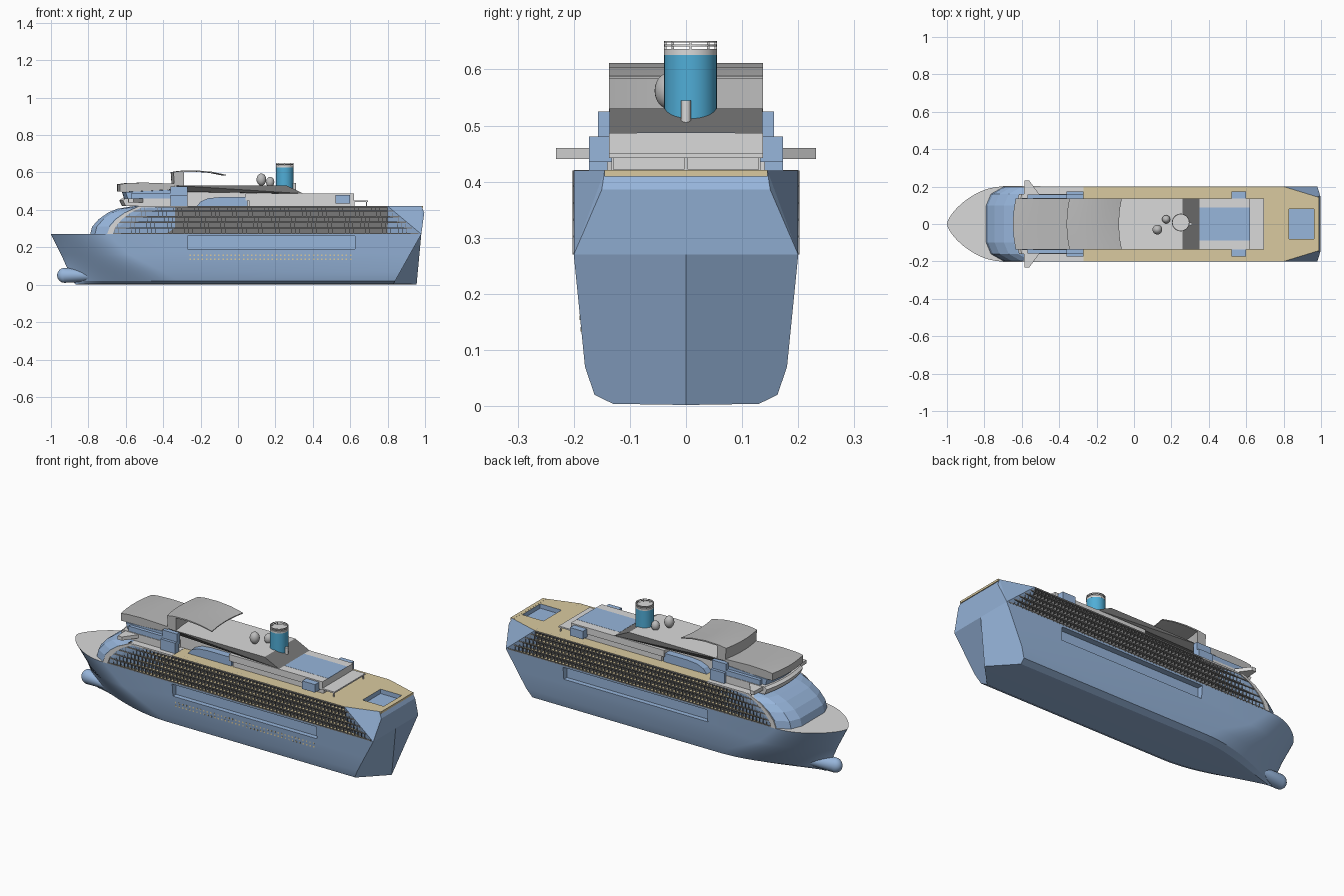
import bpy, bmesh, math
from mathutils import Matrix, Vector

if "Cube" in bpy.data.objects:
    bpy.data.objects.remove(bpy.data.objects["Cube"])


def mat(name, r, g, b):
    m = bpy.data.materials.new(name)
    m.diffuse_color = (r, g, b, 1)
    m.use_nodes = True
    m.node_tree.nodes["Principled BSDF"].inputs["Base Color"].default_value = m.diffuse_color
    return m


BLUE = mat("pale_blue", .31, .465, .71)
GREY = mat("light_grey", .70, .70, .70)
MID = mat("mid_grey", .50, .50, .50)
DARK = mat("dark_grey", .19, .19, .19)
TAN = mat("teak_tan", .70, .59, .35)
TEAL = mat("funnel_blue", .08, .42, .68)


def finish(name, bm, *mats, smooth=None, top=None):
    """Make the object; top = z normal above which faces take the second colour."""
    bmesh.ops.remove_doubles(bm, verts=bm.verts[:], dist=1e-5)
    bmesh.ops.recalc_face_normals(bm, faces=bm.faces[:])
    if top:
        for f in bm.faces:
            f.material_index = int(f.normal.z > top)
    me = bpy.data.meshes.new(name)
    bm.to_mesh(me)
    bm.free()
    o = bpy.data.objects.new(name, me)
    bpy.context.collection.objects.link(o)
    for m in mats:
        me.materials.append(m)
    if smooth:
        bpy.ops.object.select_all(action='DESELECT')
        o.select_set(True)
        bpy.context.view_layer.objects.active = o
        bpy.ops.object.shade_smooth_by_angle(angle=math.radians(smooth))
    return o


def add_box(bm, x0, x1, y0, y1, z0, z1):
    mx = (Matrix.Translation(((x0 + x1) / 2, (y0 + y1) / 2, (z0 + z1) / 2))
          @ Matrix.Diagonal((x1 - x0, y1 - y0, z1 - z0, 1)))
    bmesh.ops.create_cube(bm, size=1, matrix=mx)


def boxes(name, m, *dims, mirror=False, top_mat=None):
    bm = bmesh.new()
    for x0, x1, y0, y1, z0, z1 in dims:
        add_box(bm, x0, x1, y0, y1, z0, z1)
        if mirror:
            add_box(bm, x0, x1, -y1, -y0, z0, z1)
    if top_mat:
        return finish(name, bm, m, top_mat, top=.9)
    return finish(name, bm, m)


def hull_bm(half_points):
    """Convex solid from points mirrored across y."""
    bm = bmesh.new()
    for x, y, z in half_points:
        for s in ((1, -1) if y else (1,)):
            bm.verts.new((x, s * y, z))
    bmesh.ops.convex_hull(bm, input=bm.verts[:])
    bmesh.ops.dissolve_limit(bm, angle_limit=.01, verts=bm.verts[:], edges=bm.edges[:])
    return bm


def prism(name, m, prof, hw, bulge=0, y=0):
    """Side profile (x, z) extruded across the ship, optionally bowed forward."""
    bm = bmesh.new()
    n = 12 if bulge else 1
    rows = []
    for i in range(n + 1):
        u = -1 + 2 * i / n
        rows.append([bm.verts.new((px - bulge * (1 - u * u), y + u * hw, pz)) for px, pz in prof])
    k = len(prof)
    for a, b in zip(rows, rows[1:]):
        for j in range(k):
            bm.faces.new((a[j], a[(j + 1) % k], b[(j + 1) % k], b[j]))
    bm.faces.new(rows[0])
    bm.faces.new(rows[-1])
    return finish(name, bm, m, smooth=25)


def cut(o, *dims):
    c = boxes("cutter", BLUE, *dims)
    c.hide_render = True
    md = o.modifiers.new("cut", 'BOOLEAN')
    md.operation = 'DIFFERENCE'
    md.object = c
    md.solver = 'EXACT'
    bpy.context.view_layer.objects.active = o
    bpy.ops.object.modifier_apply(modifier=md.name)
    bpy.data.objects.remove(c)


# lower hull: level = z, half breadth, stem x, full-beam x, stern x, bow fullness
LEVELS = [(.004, .13, -.87, -.30, .83, 1.2), (.02, .163, -.89, -.32, .84, 1.1),
          (.07, .18, -.905, -.40, .868, .95), (.16, .189, -.945, -.58, .918, .8),
          (.27, .20, -1.0, -.70, .98, .66)]
bm = bmesh.new()
cols = []
N = 20
for j in range(N + 2):
    t = min(j / N, 1) ** 1.5
    pts = []
    for z, hb, xs, xf, xe, p in LEVELS:
        x = xe if j > N else xs + (xf - xs) * t
        pts.append((x, hb * math.sin(math.pi / 2 * t) ** p if t else 0, z))
    last = j > N
    pts = [(.955 if last else pts[0][0], 0, .002)] + pts + [(pts[-1][0], 0, .27)]
    cols.append([bm.verts.new(p) for p in pts])
for a, b in zip(cols, cols[1:]):
    for i in range(len(a) - 1):
        bm.faces.new((a[i], b[i], b[i + 1], a[i + 1]))
bm.faces.new(cols[-1])
bmesh.ops.remove_doubles(bm, verts=bm.verts[:], dist=1e-5)
bmesh.ops.mirror(bm, geom=bm.verts[:] + bm.edges[:] + bm.faces[:], axis='Y', merge_dist=1e-4)
for f in bm.faces:
    f.material_index = int(all(v.co.z > .269 for v in f.verts))
hull = finish("lower_hull", bm, BLUE, GREY, smooth=20)
# long lifeboat recess on both sides
cut(hull, (-.27, .625, -.3, -.165, .19, .26), (-.27, .625, .165, .3, .19, .26))

# bulbous bow, widening back into the hull
bm = bmesh.new()
bmesh.ops.create_uvsphere(bm, u_segments=24, v_segments=16, radius=.04)
for v in bm.verts:
    back = v.co.x > .001
    v.co = Vector((v.co.x - .927 + (.17 if back else 0), v.co.y * (1.3 if back else .85),
                   v.co.z * (.8 if back else 1) + .05))
finish("bulbous_bow", bm, BLUE, smooth=50)

# portholes on the front side only
boxes("portholes", TAN, *[(-.26 + i * .022, -.252 + i * .022, -y, -y + .005, z, z + .008)
                         for i in range(40) for z, y in ((.133, .1876), (.153, .1895))])

# rounded superstructure front
NOSE = [(-.79, .27), (-.78, .31), (-.745, .35), (-.695, .385), (-.645, .406), (-.56, .42)]
pts = [(-.3, .165, .27), (-.3, .165, .42)]
for x, z in NOSE:
    pts += [(x, .10, z), (x + .025, .16, z), (x + .09, .197, z)]
finish("front_superstructure", hull_bm(pts), BLUE)

# light arch trim at the forward end of the balconies
ARCH = [(-.70, .27), (-.685, .31), (-.65, .35), (-.605, .385), (-.53, .42)]
for s, label in ((-1, "right"), (1, "left")):
    prism("arch_trim_" + label, GREY, ARCH + [(x + .03, z) for x, z in reversed(ARCH)], .012, y=s * .19)

# balcony block: dark slabs with teak tops and thin dividers
prism("cabin_wall", DARK, [(-.67, .27), (.93, .27), (.8, .415), (-.5, .415)], .172)
floors, rails, dividers = [], [], []
for k in range(5):
    z = .27 + k * .03
    x0 = -.68 + .16 * (k / 5) ** 1.4
    x1 = .965 - .17 * k / 5
    floors.append((x0, x1, .165, .2005, z, z + .004))
    rails.append((x0, x1, .1985, .2, z + .004, z + .007))
    n = int((x1 - x0 - .02) / .022)
    dividers += [(x0 + .02 + i * .022, x0 + .0215 + i * .022, .17, .197, z, z + .03) for i in range(n)]
boxes("balcony_floors", DARK, *floors, mirror=True, top_mat=TAN)
boxes("balcony_rails", DARK, *rails, mirror=True)
boxes("balcony_dividers", DARK, *dividers, mirror=True)

# upper stern with teak top and pool well
bm = hull_bm([(.8, .2, .42), (.8, .17, .27), (.98, .2, .27), (.98, .145, .42),
              (.996, .15, .386), (.98, 0, .27)])
bm.normal_update()
for f in bm.faces:
    f.material_index = int(all(v.co.z > .419 for v in f.verts))
stern = finish("upper_stern", bm, BLUE, TAN)
cut(stern, (.83, .962, -.08, .08, .395, .5))
boxes("stern_deck_edge", TAN, (.97, .99, -.145, .145, .409, .4205))

# open decks
boxes("main_deck", DARK, (-.27, .8, -.2, .2, .412, .42), top_mat=TAN)
boxes("forward_deck", GREY, (-.53, -.27, -.2, .2, .412, .421))

# bridge and its wings
prism("bridge", GREY, [(-.6, .42), (-.615, .45), (-.6, .462), (-.28, .462), (-.28, .42)], .16, bulge=.02)
bm = hull_bm([(-.59, .15, .44), (-.59, .15, .46), (-.5, .15, .44), (-.5, .15, .46),
              (-.585, .232, .44), (-.585, .232, .46), (-.56, .232, .44), (-.56, .232, .46)])
finish("bridge_wings", bm, GREY)
prism("bridge_windows", BLUE, [(-.59, .462), (-.6, .495), (-.3, .51), (-.3, .462)], .138, bulge=.02)
boxes("upper_side_cabins", BLUE, (-.57, -.27, .13, .157, .462, .49), (-.36, -.27, .13, .157, .48, .525),
      (-.36, -.27, .14, .173, .42, .48), (.52, .6, .13, .173, .435, .48), mirror=True)

# sweeping forward roof and curved canopy
prism("forward_roof", MID, [(-.632, .497), (-.632, .537), (-.59, .543), (-.5, .546), (-.34, .54),
                           (-.34, .51), (-.5, .50)], .137, bulge=.015)
prism("canopy", MID, [(-.34, .53), (-.345, .602), (-.3, .609), (-.22, .611), (-.14, .604), (-.065, .588),
                     (-.065, .583), (-.14, .598), (-.22, .604), (-.29, .602), (-.29, .53)], .137, bulge=.015)

# central deckhouse
finish("long_roof", hull_bm([(-.33, .136, .53), (.26, .136, .53), (.35, .136, .487), (-.33, .11, .497),
                             (.3, .11, .487)]), DARK, GREY, top=.95)
boxes("roof_core", GREY, (-.3, .1, -.09, .09, .42, .5))
prism("pool_dome", BLUE, [(-.22, .42), (-.2, .445), (-.16, .462), (-.1, .468), (.05, .468), (.05, .42)], .13)
boxes("aft_house", GREY, (.04, .62, -.137, .137, .45, .487), (.06, .62, -.13, .13, .42, .45))
boxes("roof_pool", BLUE, (.35, .62, -.087, .087, .484, .4878))
boxes("aft_wall_panels", GREY, (.618, .624, .003, .13, .422, .445), mirror=True)
boxes("aft_awning", GREY, (.6, .695, -.137, .137, .442, .45))
boxes("awning_posts", GREY, (.685, .69, .128, .133, .42, .442), mirror=True)


# funnel
def tube(name, m, r, z0, z1, x=.25, y=.008, seg=32):
    bm = bmesh.new()
    bmesh.ops.create_cone(bm, cap_ends=True, segments=seg, radius1=r, radius2=r, depth=z1 - z0,
                          matrix=Matrix.Translation((x, y, (z0 + z1) / 2)))
    return finish(name, bm, m, smooth=40)


tube("funnel", TEAL, .047, .49, .626)
tube("funnel_collar", GREY, .0475, .626, .636)
for z in (.641, .648):
    bm = bmesh.new()
    ring = [[bm.verts.new((.25 + r * math.cos(a), .008 + r * math.sin(a), h))
             for a in (i * math.tau / 32 for i in range(32))]
            for r, h in ((.047, z), (.047, z + .003), (.043, z + .003), (.043, z))]
    for k in range(4):
        for i in range(32):
            a, b, n = ring[k], ring[(k + 1) % 4], (i + 1) % 32
            bm.faces.new((a[i], a[n], b[n], b[i]))
    finish("funnel_rail", bm, GREY)
boxes("funnel_rail_posts", GREY, *[(.248 + .045 * math.cos(a), .252 + .045 * math.cos(a),
                                   .006 + .045 * math.sin(a), .01 + .045 * math.sin(a), .636, .65)
                                  for a in (i * math.tau / 8 for i in range(8))])
tube("aft_mast", GREY, .009, .48, .545, x=.302, y=0, seg=12)

# satellite domes
for x, y, z, r in ((.125, -.03, .562, .026), (.172, .025, .549, .022)):
    bm = bmesh.new()
    bmesh.ops.create_uvsphere(bm, u_segments=24, v_segments=14, radius=r,
                              matrix=Matrix.Translation((x, y, z)) @ Matrix.Diagonal((1, 1, 1.25, 1)))
    finish("satellite_dome", bm, MID, smooth=60)
